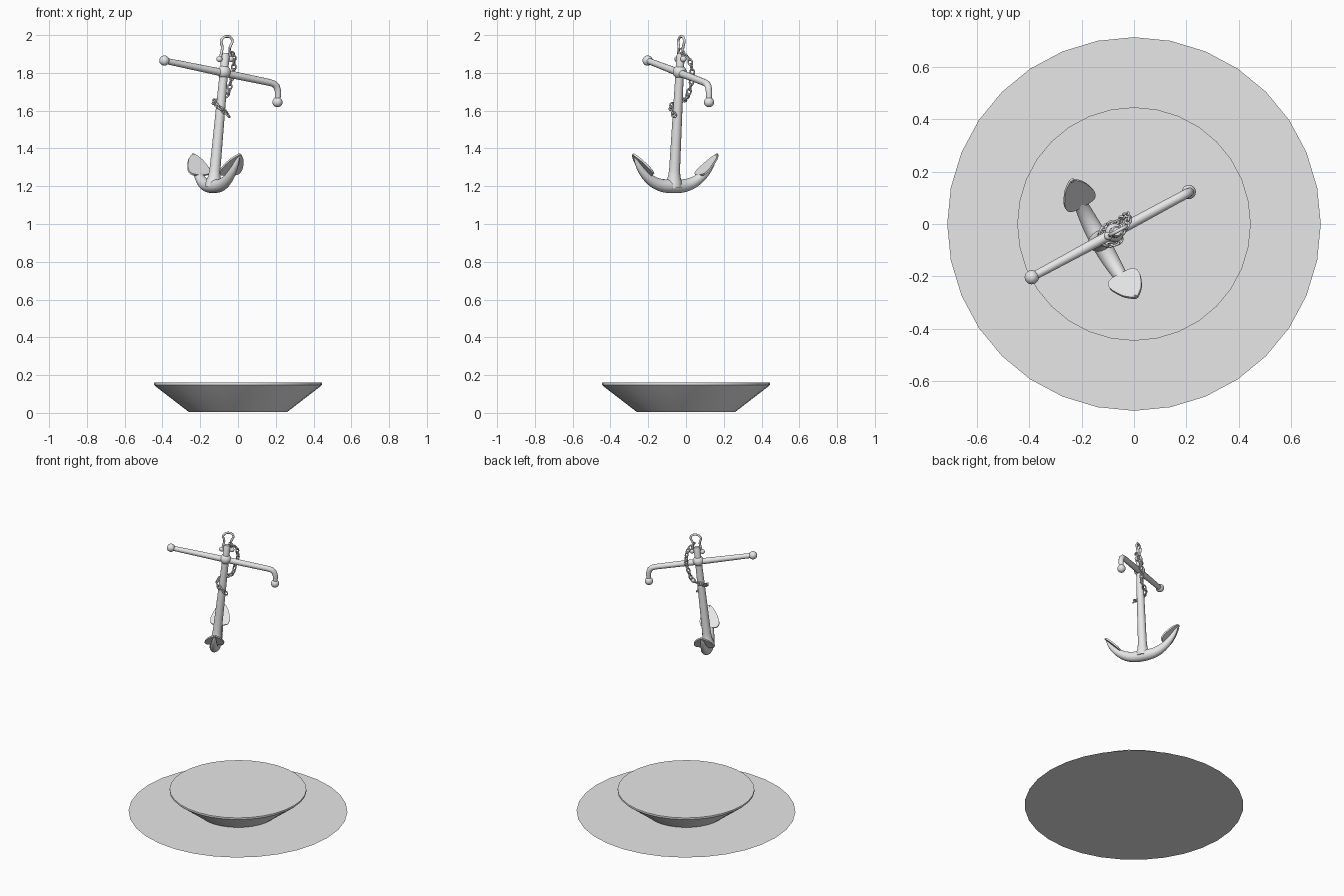
import bpy, bmesh, math
from mathutils import Vector, Matrix

if "Cube" in bpy.data.objects:
    bpy.data.objects.remove(bpy.data.objects["Cube"])

iron = bpy.data.materials.new("light_grey")
iron.diffuse_color = (0.8, 0.8, 0.8, 1)
iron.use_nodes = True
iron.node_tree.nodes["Principled BSDF"].inputs["Base Color"].default_value = iron.diffuse_color

U = Vector((0.88, 0.475, 0))      # direction of the stock
V = Vector((-0.485, 0.875, 0))    # direction of the arms


def P(a, b, z):
    """Point in the leaning anchor frame: along stock, along arms, height."""
    t = (z - 1.2) / 0.71
    return Vector((-0.13 + 0.065 * t, -0.065 + 0.037 * t, z)) + a * U + b * V


def finish(name, bm, angle=40):
    bmesh.ops.recalc_face_normals(bm, faces=bm.faces[:])
    me = bpy.data.meshes.new(name)
    bm.to_mesh(me)
    bm.free()
    me.materials.append(iron)
    ob = bpy.data.objects.new(name, me)
    bpy.context.collection.objects.link(ob)
    bpy.ops.object.select_all(action='DESELECT')
    ob.select_set(True)
    bpy.context.view_layer.objects.active = ob
    bpy.ops.object.shade_smooth_by_angle(angle=math.radians(angle))
    return ob


def smooth_path(pts, n=6):
    """Catmull-Rom resampling of vectors of any size."""
    p = [pts[0]] + pts + [pts[-1]]
    out = []
    for i in range(1, len(p) - 2):
        a, b, c, d = p[i - 1:i + 3]
        for k in range(n):
            t = k / n
            out.append(0.5 * (2 * b + (c - a) * t + (2 * a - 5 * b + 4 * c - d) * t * t
                              + (3 * b - a - 3 * c + d) * t ** 3))
    return out + [pts[-1]]


def tube(bm, pts, radii, ref, sides=16):
    """Round bar through pts; ref is never parallel to the path."""
    rings = []
    for i, p in enumerate(pts):
        t = (pts[min(i + 1, len(pts) - 1)] - pts[max(i - 1, 0)]).normalized()
        s = t.cross(ref).normalized()
        w = s.cross(t)
        rings.append([bm.verts.new(p + radii[i] * (math.cos(k * math.tau / sides) * s
                      + math.sin(k * math.tau / sides) * w)) for k in range(sides)])
    for r, q in zip(rings, rings[1:]):
        for k in range(sides):
            bm.faces.new((r[k], r[k - 1], q[k - 1], q[k]))
    bm.faces.new(rings[0])
    bm.faces.new(rings[-1])


def ball(bm, pos, r):
    bmesh.ops.create_uvsphere(bm, u_segments=20, v_segments=12, radius=r,
                              matrix=Matrix.Translation(pos))


def lathe(name, profile, sides=32):
    bm = bmesh.new()
    rings = [[bm.verts.new((r * math.cos(k * math.tau / sides), r * math.sin(k * math.tau / sides), z))
              for k in range(sides)] for r, z in profile]
    for r, q in zip(rings, rings[1:]):
        for k in range(sides):
            bm.faces.new((r[k], r[k - 1], q[k - 1], q[k]))
    bm.faces.new(rings[0])
    if len(rings) > 1:
        bm.faces.new(rings[-1])
    return finish(name, bm, 30)


# Floor disc and flared base
floor_disc = lathe("floor_disc", [(0.712, 0)])
if floor_disc.data.polygons[0].normal.z < 0:
    floor_disc.data.flip_normals()
lathe("flared_base", [(0.262, 0.006), (0.44, 0.143), (0.445, 0.148), (0.445, 0.16)])

# Shank with flared foot
bm = bmesh.new()
shank = [(1.195, 0.045), (1.225, 0.042), (1.25, 0.033), (1.29, 0.029), (1.4, 0.0275),
         (1.6, 0.025), (1.8, 0.022), (1.89, 0.022), (1.905, 0.016)]
tube(bm, [P(0, 0, z) for z, r in shank], [r for z, r in shank], V)
finish("shank", bm, 60)

# Curved arms
half = [(0, 1.2, 0.037), (0.07, 1.204, 0.034), (0.13, 1.226, 0.029), (0.185, 1.268, 0.022),
        (0.225, 1.318, 0.014), (0.25, 1.37, 0.004)]
arc = smooth_path([Vector((-b, z, r)) for b, z, r in half[:0:-1]] + [Vector(h) for h in half], 4)
bm = bmesh.new()
tube(bm, [P(0, q.x, q.y) for q in arc], [q.z for q in arc], U)
finish("arms", bm, 60)

# Spade-shaped flukes on the inner side of the arms
edge = smooth_path([Vector(e) for e in ((0.03, 0), (0.055, 0.06), (0.064, 0.25), (0.055, 0.5),
                                        (0.036, 0.78), (0.006, 1.0))], 3)
outline = [(e.x, e.y) for e in edge] + [(-e.x, e.y) for e in reversed(edge)]
for side, name in ((1, "back_fluke"), (-1, "front_fluke")):
    bm = bmesh.new()
    layers = []
    for off in (0.0, 0.011):
        layers.append([bm.verts.new(P(w, side * (0.145 + 0.107 * t + off * 0.7),
                                      1.263 + 0.11 * t - off * 0.7)) for w, t in outline])
    bm.faces.new(layers[0])
    bm.faces.new(layers[1])
    for k in range(len(outline)):
        bm.faces.new((layers[0][k], layers[0][k - 1], layers[1][k - 1], layers[1][k]))
    finish(name, bm, 30)

# Stock: straight bar with a bent end, ball ends and a collar
bm = bmesh.new()
start, bend, end = Vector((-0.39, -0.203, 1.865)), Vector((0.212, 0.122, 1.74)), Vector((0.209, 0.122, 1.645))
corner = [bend.lerp(start, 0.07), bend.lerp(start, 0.035) - Vector((0, 0, 0.003)),
          bend + Vector((-0.008, -0.004, -0.012)), bend - Vector((0, 0, 0.04))]
path = [start, start.lerp(bend, 0.5)] + corner + [end]
tube(bm, path, [0.016, 0.02, 0.018, 0.018, 0.018, 0.017, 0.015], V)
ball(bm, start, 0.027)
ball(bm, end, 0.027)
finish("stock", bm, 60)
bm = bmesh.new()
ball(bm, P(0, 0, 1.805), 0.036)
finish("stock_collar", bm, 60)

# Shackle, its pin and pin heads
bm = bmesh.new()
bow = [(0.031, 1.87), (0.026, 1.905), (0.023, 1.935), (0.034, 1.967), (0.02, 1.988)]
pts = [P(a, 0, z) for a, z in bow] + [P(0, 0, 1.993)] + [P(-a, 0, z) for a, z in reversed(bow)]
pts = smooth_path(pts, 5)
tube(bm, pts, [0.007] * len(pts), V, 10)
tube(bm, [P(-0.04, 0, 1.873), P(0.04, 0, 1.873)], [0.009] * 2, V, 10)
for a in (-0.034, 0.034):
    ball(bm, P(a, 0, 1.873), 0.016)
finish("shackle", bm, 60)

# Chain: links spaced along a path that hangs and then wraps the shank
route = [(-0.04, -0.025, 1.915), (-0.022, 0.015, 1.875), (-0.026, 0.034, 1.80), (-0.042, 0.027, 1.74),
         (-0.052, 0.012, 1.69), (-0.09, 0.0, 1.663), (-0.124, -0.028, 1.65), (-0.117, -0.072, 1.632),
         (-0.08, -0.077, 1.603), (-0.045, -0.058, 1.568)]
fine = smooth_path([Vector(p) for p in route], 30)
pitch, travelled, flip = 0.027, 0.027, False
bm = bmesh.new()
for a, b in zip(fine, fine[1:]):
    travelled += (b - a).length
    if travelled < pitch:
        continue
    travelled -= pitch
    t = (b - a).normalized()
    s = t.cross(Vector((0.3, 0.2, 1)) if abs(t.z) < 0.7 else V).normalized()
    n = t.cross(s)
    s, n = (s + n).normalized(), (n - s).normalized()
    if flip:
        s, n = n, -s
    flip = not flip
    rings = []
    for i in range(14):
        g = i * math.tau / 14
        out = math.cos(g) * t + math.sin(g) * s
        mid = a + 0.018 * math.cos(g) * t + 0.011 * math.sin(g) * s
        rings.append([bm.verts.new(mid + 0.0045 * (math.cos(h) * out + math.sin(h) * n))
                      for h in (k * math.tau / 8 for k in range(8))])
    for i in range(14):
        for k in range(8):
            bm.faces.new((rings[i][k], rings[i][k - 1], rings[i - 1][k - 1], rings[i - 1][k]))
finish("chain", bm, 60)
